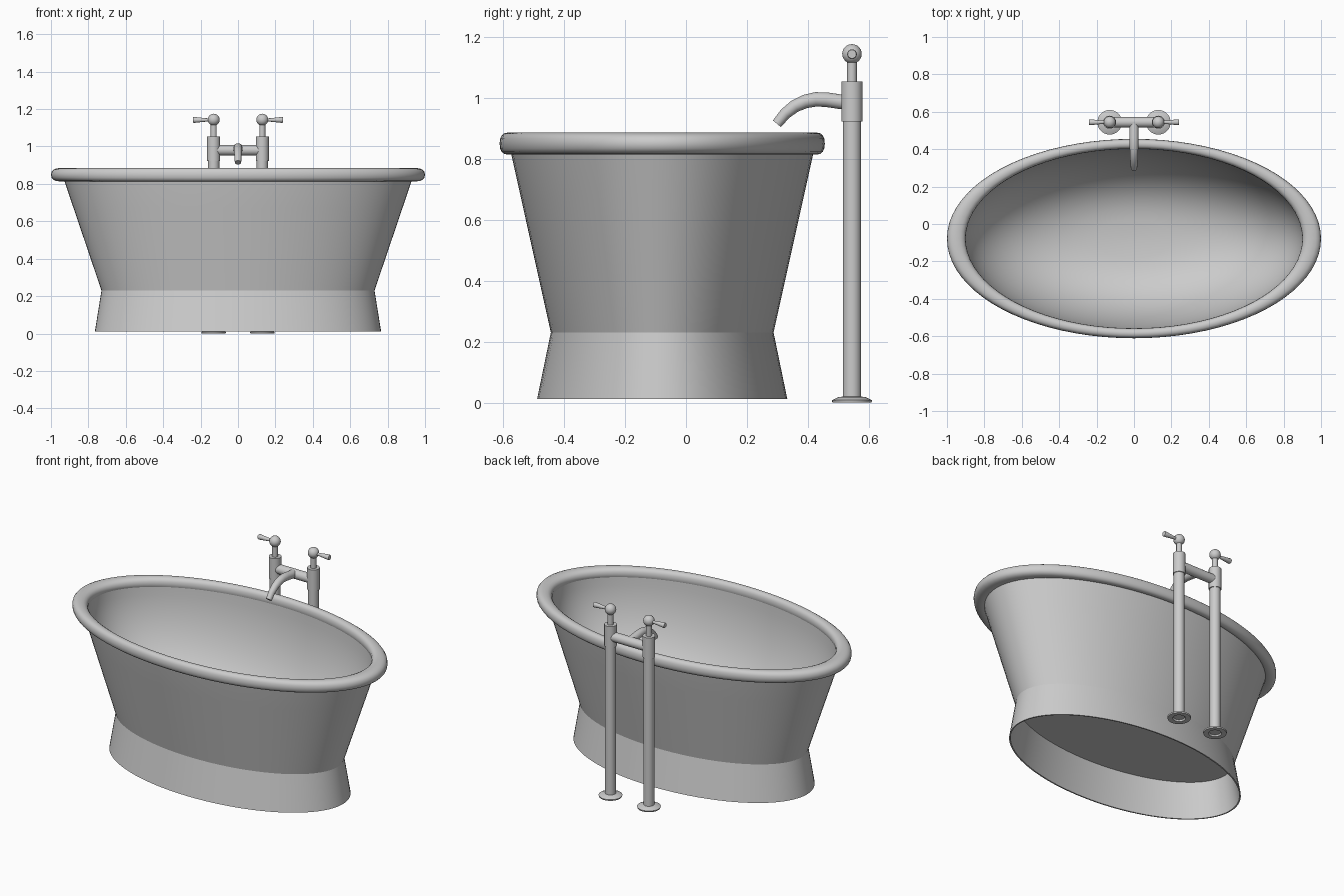
import bpy, bmesh, math
from mathutils import Vector

if "Cube" in bpy.data.objects:
    bpy.data.objects.remove(bpy.data.objects["Cube"])

grey = bpy.data.materials.new("plain grey")
grey.diffuse_color = (0.6, 0.6, 0.6, 1)
grey.use_nodes = True
grey.node_tree.nodes["Principled BSDF"].inputs["Base Color"].default_value = grey.diffuse_color


def loft(name, rings, closed=False, cap=True):
    """Skin a list of vertex rings; caps close the two ends."""
    bm = bmesh.new()
    vr = [[bm.verts.new(p) for p in ring] for ring in rings]
    n = len(vr[0])
    pairs = list(zip(vr, vr[1:])) + ([(vr[-1], vr[0])] if closed else [])
    for a, b in pairs:
        for i in range(n):
            j = (i + 1) % n
            bm.faces.new((a[i], a[j], b[j], b[i]))
    if cap and not closed:
        bm.faces.new(vr[0][::-1])
        bm.faces.new(vr[-1])
    if closed or cap:
        bmesh.ops.recalc_face_normals(bm, faces=bm.faces)
    me = bpy.data.meshes.new(name)
    bm.to_mesh(me)
    bm.free()
    me.materials.append(grey)
    ob = bpy.data.objects.new(name, me)
    bpy.context.collection.objects.link(ob)
    bpy.ops.object.select_all(action='DESELECT')
    ob.select_set(True)
    bpy.context.view_layer.objects.active = ob
    bpy.ops.object.shade_smooth_by_angle(angle=math.radians(40))
    return ob


def ring(c, u, v, ru, rv, n):
    """Ellipse of n points about c in the plane of u and v."""
    c, u, v = Vector(c), Vector(u), Vector(v)
    return [c + u * ru * math.cos(2 * math.pi * i / n) + v * rv * math.sin(2 * math.pi * i / n)
            for i in range(n)]


X, Y, Z = (1, 0, 0), (0, 1, 0), (0, 0, 1)
CY = -0.078   # tub centre
RATIO = 0.533  # tub width / length
N = 80


def oval(rx, ry, z):
    return ring((0, CY, z), X, Y, rx, ry, N)


def lathe(name, profile, x, y, n=24, closed=False):
    return loft(name, [ring((x, y, z), X, Y, r, r, n) for r, z in profile], closed)


# flared plinth, thin wall, open below
loft("plinth", [oval(0.73, 0.365, 0.23), oval(0.765, 0.41, 0.012),
                oval(0.757, 0.402, 0.012), oval(0.722, 0.357, 0.23)], closed=True)

# outer tub body with flat underside
def body(t):
    return oval(0.73 + 0.2 * t, 0.365 + 0.131 * t, 0.23 + 0.59 * t)
outer = loft("tub_body", [body(i / 4) for i in range(5)] + [oval(0.94, 0.501, 0.85)], cap=False)
loft("tub_underside", [oval(0.725, 0.361, 0.225), oval(0.73, 0.365, 0.23)])

# rounded basin inside
basin = []
for i in range(15):
    t = math.radians(i * 89.5 / 14)
    r = 0.905 * math.cos(t) ** 0.7
    basin.append(oval(r, r * (RATIO - 0.02 * math.sin(t)), 0.85 - 0.6 * math.sin(t)))
basin_ob = loft("basin", basin, cap=False)
bm = bmesh.new()
bm.from_mesh(basin_ob.data)
bmesh.ops.holes_fill(bm, edges=[e for e in bm.edges
                                if e.is_boundary and e.verts[0].co.z < 0.4], sides=0)
for f in bm.faces:   # basin faces inward and up
    f.normal_update()
    c = f.calc_center_median()
    if f.normal.dot(Vector((0, CY, 0.9)) - c) < 0:
        f.normal_flip()
bm.to_mesh(basin_ob.data)
bm.free()

# rolled rim
rim = []
for i in range(16):
    a = 2 * math.pi * i / 16
    ca, sa = math.cos(a), math.sin(a)
    r = 0.95 + 0.05 * math.copysign(abs(ca) ** 0.85, ca)
    rim.append(oval(r, r * RATIO, 0.849 + 0.036 * math.copysign(abs(sa) ** 0.85, sa)))
loft("rolled_rim", rim, closed=True)

# two standing pipes with taps
PY = 0.544
for side, s in (("left", -1), ("right", 1)):
    x = 0.13 * s
    lathe(side + "_floor_flange", [(0.03, 0.02), (0.045, 0.018), (0.066, 0.008),
                                   (0.064, 0.0), (0.036, 0.0), (0.03, 0.01)], x, PY, 32, True)
    lathe(side + "_pipe", [(0.03, 0.008), (0.03, 0.925)], x, PY)
    lathe(side + "_collar", [(0.035, 0.922), (0.035, 1.052)], x, PY)
    lathe(side + "_stem", [(0.016, 1.05), (0.016, 1.13)], x, PY, 16)
    ball = [math.radians(-88 + 176 * i / 12) for i in range(13)]
    lathe(side + "_tap_ball", [(0.032 * math.cos(a), 1.143 + 0.032 * math.sin(a))
                               for a in ball], x, PY)
    loft(side + "_tap_lever", [ring((d * s, PY, 1.142), Y, Z, r, r, 16)
                               for d, r in ((0.14, 0.008), (0.17, 0.009),
                                            (0.235, 0.016), (0.24, 0.014))])

# cross bar between the pipes
loft("cross_bar", [ring((d, PY, 0.98), Y, Z, 0.028, 0.028, 24) for d in (-0.115, 0.115)])

# curved tapering spout
path = [(0.545, 0.982, 0.025), (0.50, 0.987, 0.024), (0.46, 0.993, 0.024),
        (0.425, 0.994, 0.0235), (0.39, 0.987, 0.0225), (0.357, 0.972, 0.021),
        (0.325, 0.947, 0.019), (0.298, 0.914, 0.017)]
rings = []
for i, (y, z, r) in enumerate(path):
    a, b = path[max(i - 1, 0)], path[min(i + 1, len(path) - 1)]
    d = Vector((0, b[0] - a[0], b[1] - a[1])).normalized()
    rings.append(ring((0, y, z), X, d.cross(Vector(X)), r, r, 20))
loft("spout", rings)
